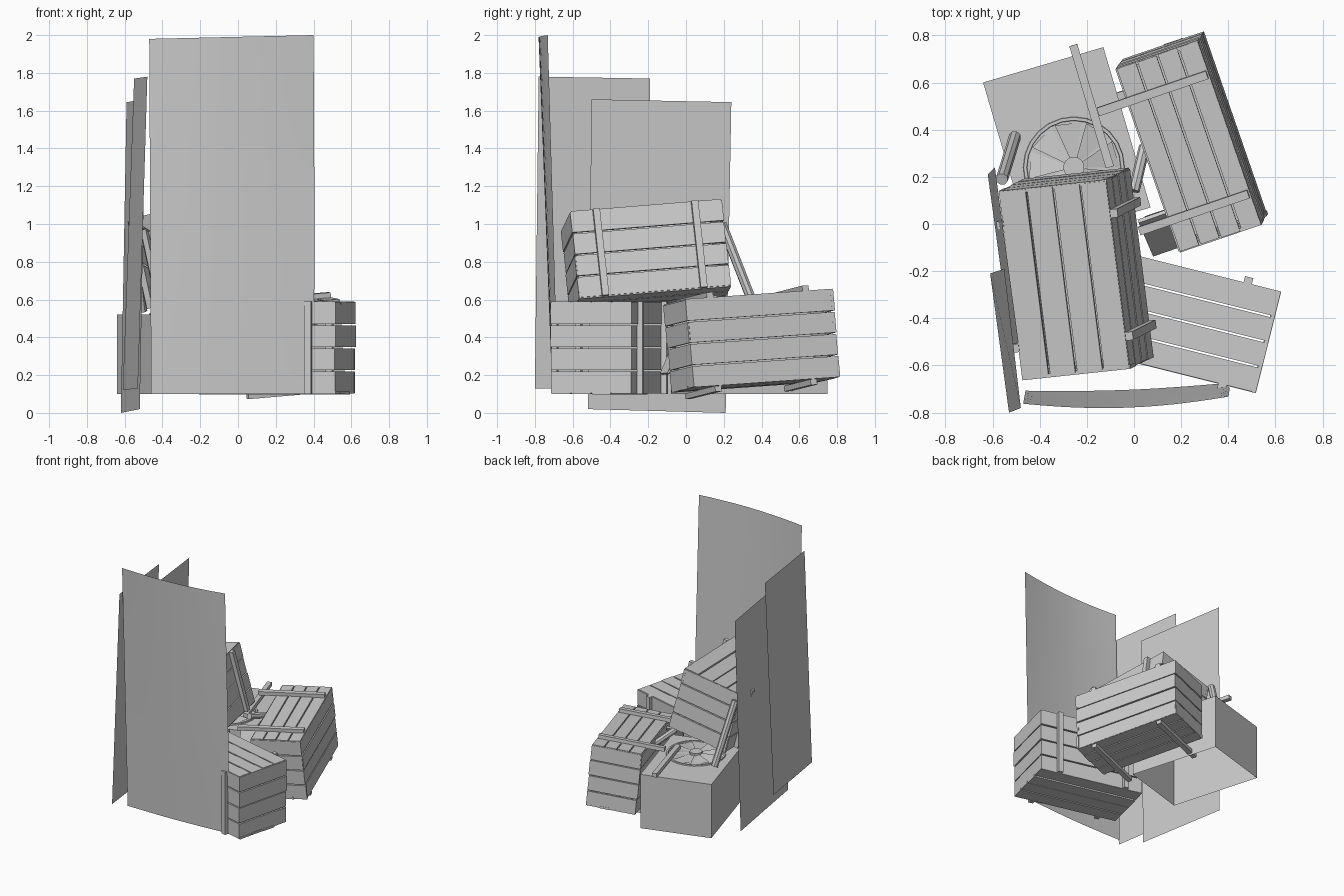
import bpy, bmesh, math, random
from mathutils import Matrix, Vector

if "Cube" in bpy.data.objects:
    bpy.data.objects.remove(bpy.data.objects["Cube"])

random.seed(4)
V = Vector


def finish(bm, name, smooth=False):
    bmesh.ops.recalc_face_normals(bm, faces=bm.faces)
    me = bpy.data.meshes.new(name)
    bm.to_mesh(me)
    bm.free()
    ob = bpy.data.objects.new(name, me)
    bpy.context.collection.objects.link(ob)
    if smooth:
        for p in me.polygons:
            p.use_smooth = True
    return ob


def add_box(bm, c, s, m=Matrix()):
    t = m @ Matrix.Translation(V(c)) @ Matrix.Diagonal((s[0], s[1], s[2], 1))
    bmesh.ops.create_cube(bm, size=1, matrix=t)


def frame(center, along, up):
    # local x = width, y = along, z = up
    y = V(along).normalized()
    x = y.cross(V(up)).normalized()
    z = x.cross(y)
    m = Matrix((x, y, z)).transposed().to_4x4()
    m.translation = V(center)
    return m


def crate(name, center, along, up, size, batten_axis, shift=0.0, batten_len=None):
    """Slatted crate; battens sit on both faces across batten_axis (0 = sides, 2 = top/bottom)."""
    m = frame(center, along, up)
    W, L, H = size
    t, gap = 0.016, 0.008
    bm = bmesh.new()
    # (normal axis, axis the slats stack along)
    for normal, stack in ((0, 2), (1, 2), (2, 0)):
        for side in (-1, 1):
            n = 4
            pitch = size[stack] / n
            for i in range(n):
                c, s = [0, 0, 0], [W, L, H]
                c[normal] = side * (size[normal] / 2 - t / 2 + random.uniform(-.003, .003))
                s[normal] = t
                c[stack] = (i + .5) * pitch - size[stack] / 2
                s[stack] = pitch - gap
                other = 3 - normal - stack
                s[other] += random.uniform(-.012, .004)
                add_box(bm, c, s, m)
    finish(bm, name)
    # battens
    bm = bmesh.new()
    run = 2 - batten_axis
    for side in (-1, 1):
        for f in (-.33, .32):
            c, s = [0, f * L, 0], [0, .036, 0]
            c[batten_axis] = side * (size[batten_axis] / 2 + .014)
            s[batten_axis] = .03
            c[run] = shift
            s[run] = batten_len or size[run] * 1.0
            add_box(bm, c, s, m)
    finish(bm, name + "_battens")


def beam(name, a, b, r, sides=8):
    a, b = V(a), V(b)
    bm = bmesh.new()
    q = (b - a).to_track_quat('Z', 'Y').to_matrix().to_4x4()
    bmesh.ops.create_cone(bm, cap_ends=True, segments=sides, radius1=r, radius2=r, depth=(b - a).length,
                          matrix=Matrix.Translation((a + b) / 2) @ q)
    return finish(bm, name)


def panel(name, pts):
    bm = bmesh.new()
    bm.faces.new([bm.verts.new(p) for p in pts])
    return finish(bm, name)


# Three slatted crates
crate("upper_crate", (-.245, -.212, .818), (-.10, .80, .065), (-.10, -.035, .46), (.47, .81, .472), 0)
crate("front_crate", (.18, -.405, .345), (.62, -.155, 0), (0, 0, 1), (.44, .80, .49), 0)
crate("back_crate", (.245, .35, .38), (-.27, .78, .055), (-.03, -.03, .47), (.37, .825, .47), 2,
      shift=-.07, batten_len=.49)

# Tall bent metal sheet at the front
bm = bmesh.new()
nu, nt = 12, 16
rows = []
for j in range(nt + 1):
    t = j / nt
    row = []
    for i in range(nu + 1):
        u = i / nu
        right = .41 - .01 * t - .045 * max(0, 1 - t / .35) ** 1.5
        left = -.46 - .01 * t
        x = left + (right - left) * u
        y = -.782 + .03 * u + .075 * (1 - t) + .02 * (2 * u - 1) ** 2 * t - .012 * math.sin(math.pi * u)
        z = .10 + (1.88 + .02 * u) * t
        row.append(bm.verts.new((x, y, z)))
    rows.append(row)
for j in range(nt):
    for i in range(nu):
        bm.faces.new((rows[j][i], rows[j][i + 1], rows[j + 1][i + 1], rows[j + 1][i]))
finish(bm, "front_sheet", True)

# Two flat sheets leaning on the left
panel("outer_side_sheet", [(-.48, -.78, 1.78), (-.55, -.19, 1.77), (-.61, -.21, .12), (-.53, -.80, .13)])
panel("inner_side_sheet", [(-.49, -.50, 1.66), (-.59, .24, 1.645), (-.62, .21, .0), (-.52, -.52, .02)])

# Metal unit, open underneath, with a fan on top
bm = bmesh.new()
cs = [(-.64, .60), (-.13, .75), (.07, .07), (-.44, -.08)]
lo = [bm.verts.new((x, y, .10)) for x, y in cs]
hi = [bm.verts.new((x, y, .52)) for x, y in cs]
bm.faces.new(hi)
for i in range(4):
    k = (i + 1) % 4
    bm.faces.new((lo[i], lo[k], hi[k], hi[i]))
finish(bm, "metal_unit")

fan_c = V((-.255, .24, .522))
bm = bmesh.new()
N = 24
ring = []
for i in range(N):
    a = 2 * math.pi * i / N
    d = V((math.cos(a), math.sin(a), 0))
    ring.append([bm.verts.new(fan_c + d * r + V((0, 0, z)))
                 for r, z in ((.215, 0), (.213, .008), (.2, .008), (.198, 0))])
for i in range(N):
    p, q = ring[i], ring[(i + 1) % N]
    for k in range(3):
        bm.faces.new((p[k], q[k], q[k + 1], p[k + 1]))
finish(bm, "fan_ring")

bm = bmesh.new()
for i in range(9):
    vs = []
    for r, da, z in ((.045, 0, .0), (.195, 0, .0), (.195, .6, .012), (.045, .6, .012)):
        a = 2 * math.pi * i / 9 + da
        vs.append(bm.verts.new(fan_c + V((r * math.cos(a), r * math.sin(a), z))))
    bm.faces.new(vs)
finish(bm, "fan_blades")
beam("fan_hub", fan_c, fan_c + V((0, 0, .02)), .045, 14)

# Loose poles and boards around the pile
beam("left_pole", (-.56, .19, 1.0), (-.505, .37, .54), .026)
beam("right_pole", (0, .14, .60), (.045, .33, .55), .024)
bm = bmesh.new()
add_box(bm, (0, 0, 0), (.035, .54, .03), frame((-.18, .50, .545), (-.15, .50, .01), (0, 0, 1)))
finish(bm, "loose_batten")
bm = bmesh.new()
add_box(bm, (0, 0, 0), (.12, .38, .016), frame((.105, -.04, .38), (.06, -.14, -.34), (.2, -.6, .3)))
finish(bm, "loose_board")
